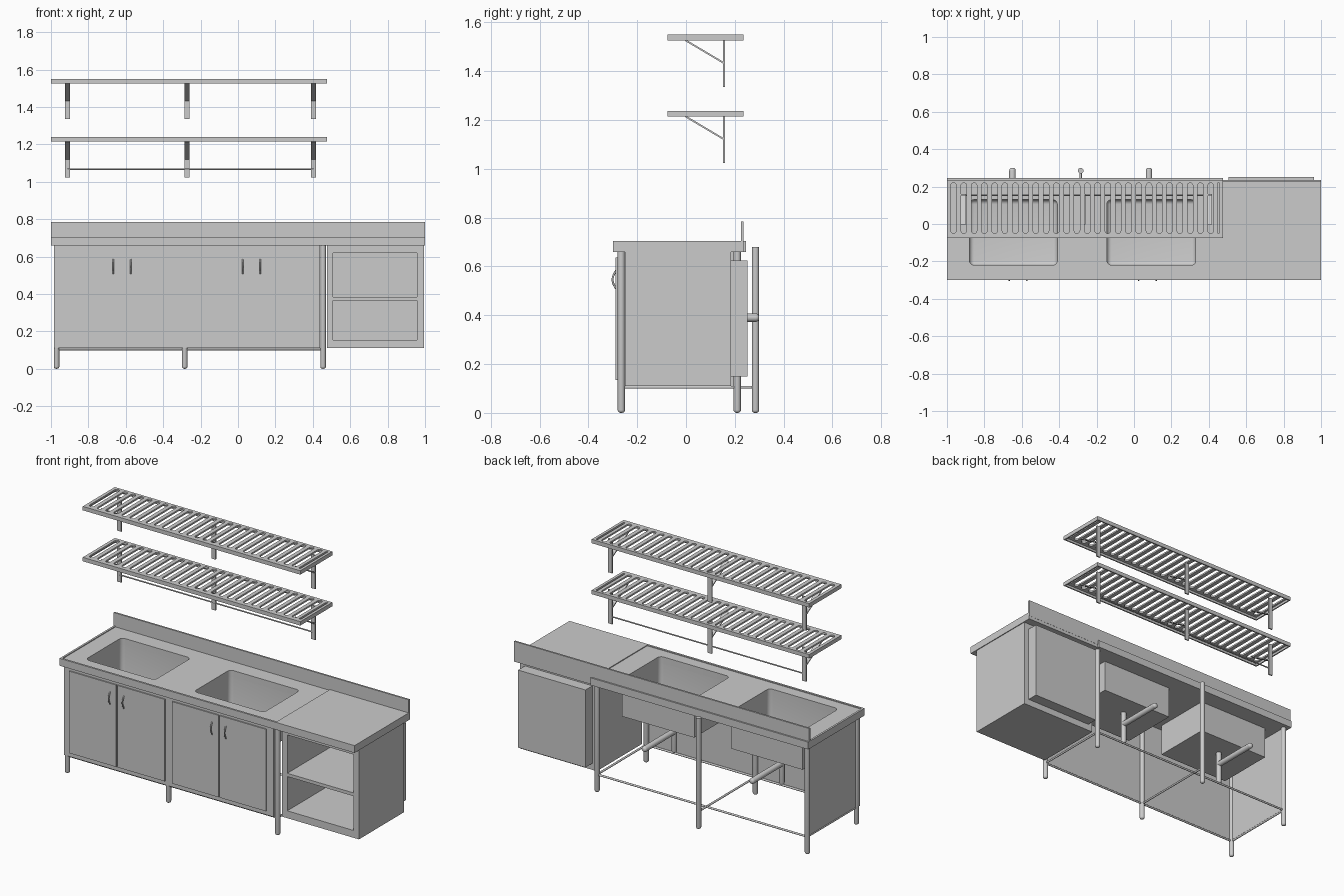
import bpy, bmesh, math
from mathutils import Vector

cube = bpy.data.objects.get("Cube")
if cube:
    bpy.data.objects.remove(cube)

steel = bpy.data.materials.new("light_grey_steel")
steel.use_nodes = True
GREY = (0.6, 0.6, 0.6, 1)
steel.diffuse_color = GREY
steel.node_tree.nodes["Principled BSDF"].inputs["Base Color"].default_value = GREY


def finish(name, bm, smooth=False):
    bmesh.ops.recalc_face_normals(bm, faces=bm.faces)
    mesh = bpy.data.meshes.new(name)
    bm.to_mesh(mesh)
    bm.free()
    ob = bpy.data.objects.new(name, mesh)
    bpy.context.collection.objects.link(ob)
    mesh.materials.append(steel)
    if smooth:
        shade(ob)
    return ob


def shade(ob):
    bpy.ops.object.select_all(action='DESELECT')
    ob.select_set(True)
    bpy.context.view_layer.objects.active = ob
    bpy.ops.object.shade_smooth_by_angle(angle=math.radians(35))


def add_box(bm, x, y, z):
    """Add a box given (min, max) pairs."""
    vs = bmesh.ops.create_cube(bm, size=1)["verts"]
    for v in vs:
        v.co = Vector([(a + b) / 2 + c * (b - a) for (a, b), c in zip((x, y, z), v.co)])
    return vs


def box(name, x, y, z):
    bm = bmesh.new()
    add_box(bm, x, y, z)
    return finish(name, bm)


def tube(name, start, end, r, round_end=False):
    """Cylinder between two points, optionally with a rounded far end."""
    start, end = Vector(start), Vector(end)
    axis = end - start
    bm = bmesh.new()
    bmesh.ops.create_cone(bm, cap_ends=True, segments=20, radius1=r, radius2=r, depth=axis.length)
    if round_end:
        rim = [e for e in bm.edges if all(v.co.z > 0 for v in e.verts)]
        bmesh.ops.bevel(bm, geom=rim, offset=r * 0.8, segments=4, profile=0.5, affect='EDGES')
    rot = Vector((0, 0, 1)).rotation_difference(axis)
    for v in bm.verts:
        v.co = rot @ v.co + (start + end) / 2
    return finish(name, bm, True)


def cut(targets, cutter):
    """Subtract a cutter from every target, then discard it."""
    cutter.hide_render = True
    for ob in targets:
        mod = ob.modifiers.new("cut", 'BOOLEAN')
        mod.operation = 'DIFFERENCE'
        mod.solver = 'EXACT'
        mod.object = cutter
        bpy.ops.object.select_all(action='DESELECT')
        ob.select_set(True)
        bpy.context.view_layer.objects.active = ob
        bpy.ops.object.modifier_apply(modifier=mod.name)
    bpy.data.objects.remove(cutter)


# Worktop: sink section with a shallow rim, plain section, splashback
sink_top = box("sink_worktop", (-1, 0.475), (-0.3, 0.245), (0.66, 0.705))
cut([sink_top], box("rim_cutter", (-0.988, 0.465), (-0.288, 0.225), (0.7, 0.8)))
box("side_worktop", (0.475, 1), (-0.3, 0.235), (0.66, 0.705))
box("splashback", (-1, 1), (0.225, 0.236), (0.68, 0.785))

# Sinks with rounded basins, and their drains
for side, x0, x1, drain in (("right", -0.88, -0.41, -0.65), ("left", -0.145, 0.33, 0.08)):
    basin = box(side + "_sink", (x0 - 0.008, x1 + 0.008), (-0.228, 0.138), (0.465, 0.69))
    bm = bmesh.new()
    add_box(bm, (x0, x1), (-0.22, 0.13), (0.475, 0.8))
    edges = [e for e in bm.edges if not all(v.co.z > 0.6 for v in e.verts)]
    bmesh.ops.bevel(bm, geom=edges, offset=0.025, segments=5, profile=0.5, affect='EDGES')
    cut([basin, sink_top], finish("basin_cutter", bm))
    shade(basin)
    tube(side + "_drain", (drain, 0, 0.47), (drain, 0, 0.26), 0.016, True)
    tube(side + "_waste_pipe", (drain, 0, 0.39), (drain, 0.3, 0.39), 0.017, True)
shade(sink_top)

# Legs and bottom rails
LEG_X = (-0.97, -0.285, 0.455)
for name, x, back in zip(("right", "middle", "left"), LEG_X, (0.21, 0.285, 0.21)):
    tube(name + "_front_leg", (x, -0.265, 0.67), (x, -0.265, 0), 0.015, True)
    tube(name + "_back_leg", (x, back, 0.68), (x, back, 0), 0.015, True)
    tube(name + "_cross_rail", (x, -0.265, 0.105), (x, back, 0.105), 0.006)
for name, y in (("front", -0.265), ("back", 0.21)):
    tube(name + "_rail", (LEG_X[0], y, 0.105), (LEG_X[2], y, 0.105), 0.006)

# Side and front panels
box("right_side_panel", (-0.974, -0.966), (-0.265, 0.2), (0.11, 0.66))
box("front_panel", (-0.983, 0.438), (-0.281, -0.268), (0.11, 0.66))


# Doors with bowed handles
def handle(name, x):
    curve = bpy.data.curves.new(name, 'CURVE')
    curve.dimensions = '3D'
    curve.bevel_depth = 0.004
    curve.bevel_resolution = 2
    curve.use_fill_caps = True
    spline = curve.splines.new('POLY')
    spline.points.add(10)
    for i, p in enumerate(spline.points):
        t = i / 10
        p.co = (x, -0.28 - 0.021 * math.sin(math.pi * t), 0.5 + 0.092 * t, 1)
    ob = bpy.data.objects.new(name, curve)
    bpy.context.collection.objects.link(ob)
    curve.materials.append(steel)


for side, x0, mid, x1 in (("right", -0.945, -0.62, -0.295), ("left", -0.245, 0.072, 0.39)):
    for part, a, b in (("outer", x0, mid - 0.004), ("inner", mid + 0.004, x1)):
        box(f"{side}_{part}_door", (a, b), (-0.288, -0.28), (0.135, 0.637))
    for k in (-1, 1):
        handle(f"{side}_door_handle", mid + 0.047 * k)

# Open shelf cabinet with a projecting back box
cabinet = box("cabinet", (0.475, 0.995), (-0.25, 0.185), (0.11, 0.66))
back_box = box("cabinet_back_box", (0.505, 0.962), (0.184, 0.252), (0.15, 0.625))
for z in ((0.155, 0.365), (0.385, 0.62)):
    cut([cabinet, back_box], box("niche_cutter", (0.509, 0.958), (-0.4, 0.245), z))


# Slotted wall shelves
def add_slot(bm, x, w, z0, z1):
    """Prism with half-round ends, long in y."""
    r = w / 2
    ring = []
    for k in range(16):
        a = math.pi * (k if k < 8 else k - 1) / 7
        cy = 0.22 - r if k < 8 else -0.05 + r
        ring.append(bm.verts.new((x + r * math.cos(a), cy + r * math.sin(a), z0)))
    face = bm.faces.new(ring)
    top = bmesh.ops.extrude_face_region(bm, geom=[face])["geom"]
    for v in top:
        if isinstance(v, bmesh.types.BMVert):
            v.co.z = z1


for level, z in (("lower", 1.238), ("upper", 1.55)):
    shelf = box(level + "_shelf", (-1, 0.475), (-0.075, 0.235), (z - 0.024, z))
    cut([shelf], box("underside_cutter", (-0.992, 0.467), (-0.067, 0.227), (z - 0.1, z - 0.01)))
    bm = bmesh.new()
    for i in range(26):
        add_slot(bm, -0.965 + 0.055 * i, 0.03, z - 0.06, z + 0.03)
    add_slot(bm, 0.452, 0.012, z - 0.06, z + 0.03)
    cut([shelf], finish("slot_cutter", bm))

    # Wall brackets with diagonal braces
    for side, x in (("right", -0.912), ("middle", -0.273), ("left", 0.403)):
        span = (x - 0.014, x + 0.014)
        box(f"{level}_{side}_bracket", span, (0.152, 0.16), (z - 0.215, z - 0.008))
        bm = bmesh.new()
        brace = add_box(bm, span, (-0.004, 0.156), (z - 0.026, z - 0.018))
        for v in brace:
            if v.co.y > 0.1:
                v.co.z -= 0.095
        finish(f"{level}_{side}_brace", bm)

# Hanging rail under the lower shelf
tube("hanging_rail", (-0.912, 0.155, 1.067), (0.403, 0.155, 1.067), 0.004)
